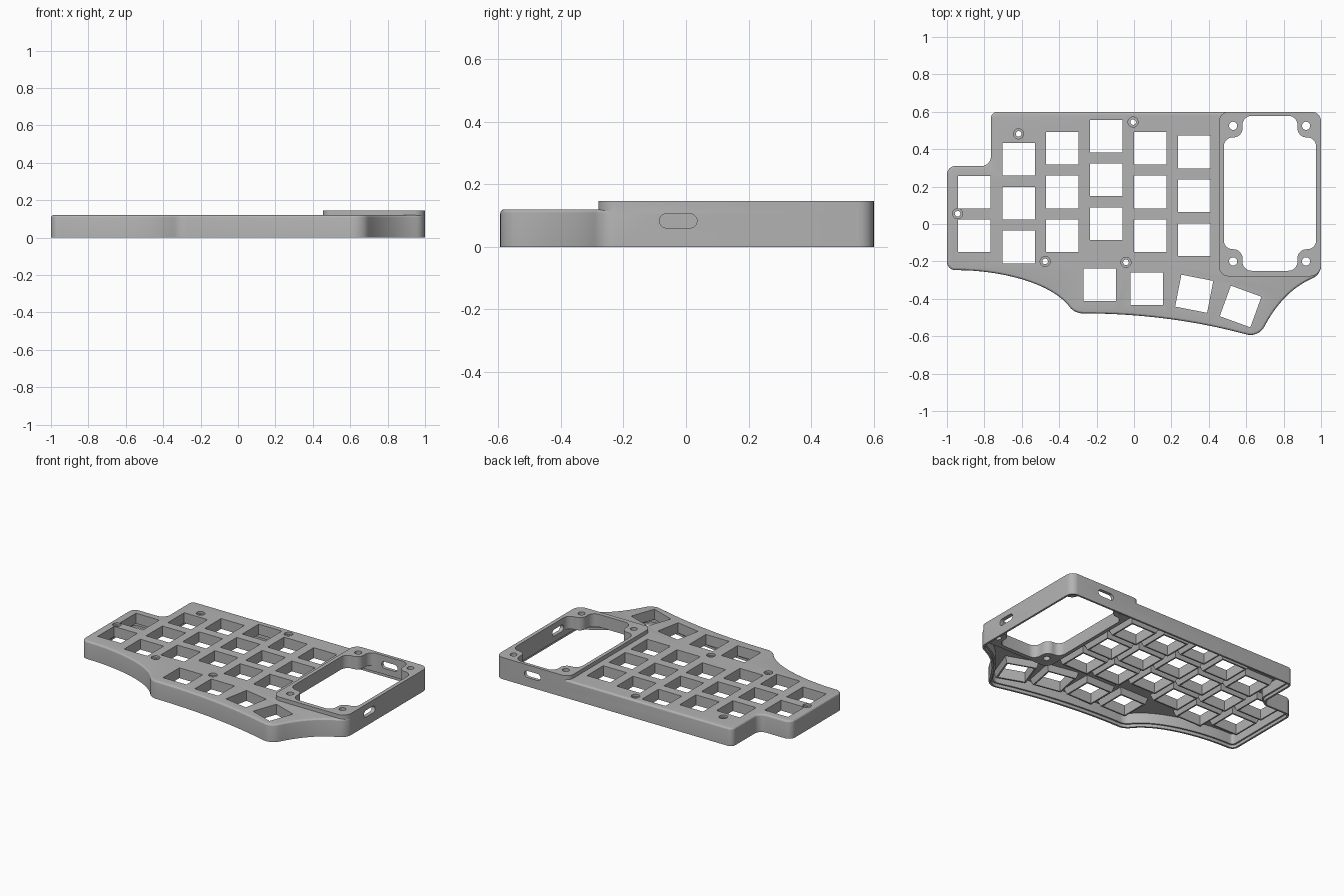
import bpy, bmesh, math
from mathutils import Vector, Matrix
from mathutils.geometry import interpolate_bezier

if "Cube" in bpy.data.objects:
    bpy.data.objects.remove(bpy.data.objects["Cube"])

grey = bpy.data.materials.new("case_grey")
grey.use_nodes = True
grey.diffuse_color = (0.45, 0.45, 0.45, 1)
grey.node_tree.nodes["Principled BSDF"].inputs["Base Color"].default_value = grey.diffuse_color


def rounded(corners, steps=8):
    """Polygon from (x, y, trim) corners, counter-clockwise; trim 0 stays sharp."""
    out = []
    for i, (x, y, d) in enumerate(corners):
        p = Vector((x, y))
        if not d:
            out.append(p)
            continue
        a = Vector(corners[i - 1][:2]) - p
        b = Vector(corners[(i + 1) % len(corners)][:2]) - p
        a, b = p + a.normalized() * d, p + b.normalized() * d
        out += interpolate_bezier(a, a.lerp(p, 0.55), b.lerp(p, 0.55), b, steps)
    return [Vector(p[:2]) for p in out]


def curve(a, b, c, d, n=16):
    pts = interpolate_bezier(*(Vector(p) for p in (a, b, c, d)), n)
    return [(p.x, p.y, 0) for p in pts]


def inset(loop, dist):
    """Move every side of a counter-clockwise loop inwards."""
    out = []
    for i, p in enumerate(loop):
        u = (p - loop[i - 1]).normalized()
        v = (loop[(i + 1) % len(loop)] - p).normalized()
        n, m = Vector((-u.y, u.x)), Vector((-v.y, v.x))
        out.append(p + (n + m) * dist / (1 + n.dot(m)))
    return out


def box(w, h, trim=0.0):
    return rounded([(-w, -h, trim), (w, -h, trim), (w, h, trim), (-w, h, trim)])


def circle(r, n=24):
    return [Vector((r * math.cos(math.tau * i / n), r * math.sin(math.tau * i / n)))
            for i in range(n)]


def solid(name, layers, places=(Matrix(),)):
    """Closed stack of (loop, z) layers, repeated at each placement."""
    bm = bmesh.new()
    for place in places:
        rings = [[bm.verts.new(place @ Vector((p.x, p.y, z))) for p in loop]
                 for loop, z in layers]
        bm.faces.new(rings[0][::-1])
        bm.faces.new(rings[-1])
        for low, high in zip(rings, rings[1:]):
            for i in range(len(low)):
                bm.faces.new((low[i - 1], low[i], high[i], high[i - 1]))
    bmesh.ops.recalc_face_normals(bm, faces=bm.faces[:])
    mesh = bpy.data.meshes.new(name)
    bm.to_mesh(mesh)
    bm.free()
    mesh.materials.append(grey)
    ob = bpy.data.objects.new(name, mesh)
    bpy.context.collection.objects.link(ob)
    return ob


def combine(target, tool, operation):
    mod = target.modifiers.new(tool.name, "BOOLEAN")
    mod.operation, mod.solver, mod.object = operation, "EXACT", tool
    bpy.context.view_layer.objects.active = target
    bpy.ops.object.modifier_apply(modifier=mod.name)
    bpy.data.objects.remove(tool)


# Case outline, counter-clockwise from the upper right corner
outline = rounded(
    [(1, 0.6, 0.05), (-0.765, 0.6, 0.035), (-0.765, 0.31, 0.05), (-1, 0.31, 0.045),
     (-1, -0.247, 0.045)]
    + curve((-0.94, -0.247), (-0.75, -0.247), (-0.47, -0.3), (-0.355, -0.43))
    + [(-0.317, -0.478, 0.04)]
    + curve((-0.265, -0.478), (0, -0.478), (0.3, -0.51), (0.58, -0.585))
    + [(0.665, -0.606, 0.06)]
    + curve((0.71, -0.525), (0.77, -0.42), (0.85, -0.335), (0.955, -0.29))
    + [(1, -0.265, 0.04)])

# Body with a rounded top edge
TOP, EDGE = 0.12, 0.014
layers = [(outline, 0)]
for k in range(5):
    a = math.radians(22.5 * k)
    layers.append((inset(outline, EDGE * (1 - math.cos(a)) + 1e-5 * k),
                   TOP - EDGE * (1 - math.sin(a))))
case = solid("keyboard_case", layers)

# Hollow underside with a ledge for the base cover
combine(case, solid("cover_recess", [(inset(outline, 0.013), -0.1),
                                     (inset(outline, 0.013), 0.02)]), "DIFFERENCE")
combine(case, solid("cavity", [(inset(outline, 0.024), -0.1),
                               (inset(outline, 0.024), 0.09)]), "DIFFERENCE")

# Raised controller frame
frame = rounded([(1, 0.6, 0.05), (0.455, 0.6, 0.05), (0.455, -0.28, 0.05), (1, -0.28, 0.06)])
combine(case, solid("controller_frame", [(frame, 0.06), (frame, 0.146)]), "UNION")

# Key positions: columns of three, then the thumb row
places = []
for x, y, rows in ((-0.855, 0.17, 2), (-0.617, 0.345, 3), (-0.384, 0.405, 3),
                   (-0.149, 0.47, 3), (0.086, 0.405, 3), (0.322, 0.385, 3)):
    places += [Matrix.Translation((x, y - 0.234 * r, 0)) for r in range(rows)]
for x, y, turn in ((-0.184, -0.325, 0), (0.068, -0.346, 0),
                   (0.322, -0.373, -11), (0.57, -0.441, -20)):
    places.append(Matrix.Translation((x, y, 0)) @ Matrix.Rotation(math.radians(turn), 4, "Z"))


def square(h):
    return box(h, h)


# Tapered collars under the plate, then the switch openings
combine(case, solid("key_collars", [(square(0.097), 0.05), (square(0.111), 0.095)],
                    places), "UNION")
combine(case, solid("key_openings", [(square(0.087), -0.1), (square(0.087), 0.3)],
                    places), "DIFFERENCE")

# Controller opening, leaving a screw boss in each corner
L, R, B, T = 0.48, 0.974, -0.25, 0.578
C, D, N = 0.1, 0.115, 0.048
opening = rounded([
    (R - C, T, N), (L + C, T, N), (L + C, T - D, N), (L, T - D, N),
    (L, B + D, N), (L + C, B + D, N), (L + C, B, N), (R - C, B, N),
    (R - C, B + D, N), (R, B + D, N), (R, T - D, N), (R - C, T - D, N)])
combine(case, solid("controller_opening", [(opening, -0.1), (opening, 0.3)]), "DIFFERENCE")

# Screw holes: plain in the frame, countersunk in the plate
frame_screws = [Matrix.Translation((x, y, 0)) for x in (0.53, 0.92) for y in (0.525, -0.2)]
combine(case, solid("frame_screws", [(circle(0.022), -0.1), (circle(0.022), 0.3)],
                    frame_screws), "DIFFERENCE")
plate_screws = [Matrix.Translation((x, y, 0)) for x, y in (
    (-0.617, 0.482), (-0.005, 0.545), (-0.943, 0.055), (-0.475, -0.2), (-0.043, -0.205))]
combine(case, solid("plate_screws", [(circle(0.015), -0.1), (circle(0.015), 0.105),
                                     (circle(0.027), 0.105), (circle(0.027), 0.3)],
                    plate_screws), "DIFFERENCE")

# Connector slots through the left and back walls
slot = box(0.06, 0.0225, 0.0222)
stand = Matrix.Rotation(math.radians(90), 4, "X")
slots = [Matrix.Translation((0.95, -0.025, 0.083)) @ Matrix.Rotation(math.radians(90), 4, "Z") @ stand,
         Matrix.Translation((0.727, 0.65, 0.083)) @ stand]
combine(case, solid("connector_slots", [(slot, 0), (slot, 0.1)], slots), "DIFFERENCE")

bpy.ops.object.select_all(action="DESELECT")
case.select_set(True)
bpy.context.view_layer.objects.active = case
bpy.ops.object.shade_smooth_by_angle(angle=math.radians(21))
